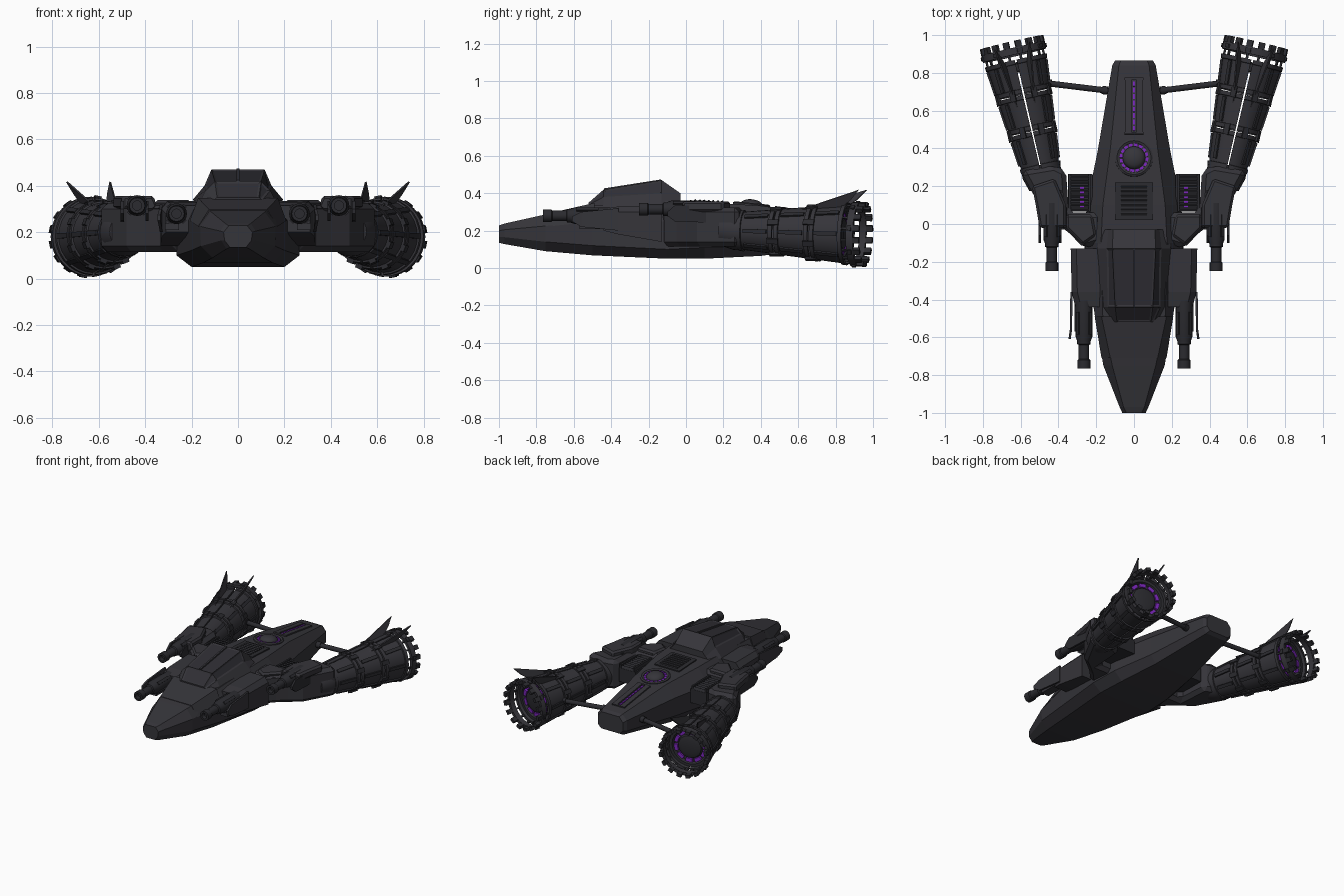
import bpy, bmesh, math
from mathutils import Matrix, Vector

if "Cube" in bpy.data.objects:
    bpy.data.objects.remove(bpy.data.objects["Cube"])

T = lambda x, y, z: Matrix.Translation((x, y, z))
R = lambda a, ax: Matrix.Rotation(a, 4, ax)
I = Matrix.Identity(4)


def material(name, col):
    m = bpy.data.materials.new(name)
    m.diffuse_color = (*col, 1)
    m.use_nodes = True
    m.node_tree.nodes["Principled BSDF"].inputs["Base Color"].default_value = m.diffuse_color
    return m


HULL = material("charcoal hull", (.036, .035, .042))
DARK = material("dark gunmetal", (.024, .024, .029))
GLASS = material("smoked glass", (.028, .027, .034))
GLOW = material("purple glow", (.2, .02, .5))


def finish(name, bm, mats, mirror=True, bevel=0, smooth=False):
    bmesh.ops.remove_doubles(bm, verts=bm.verts, dist=1e-5)
    bmesh.ops.recalc_face_normals(bm, faces=bm.faces)
    me = bpy.data.meshes.new(name)
    bm.to_mesh(me)
    bm.free()
    for m in mats if isinstance(mats, list) else [mats]:
        me.materials.append(m)
    if smooth:
        me.shade_smooth()
        me.set_sharp_from_angle(angle=math.radians(32))
    ob = bpy.data.objects.new(name, me)
    bpy.context.collection.objects.link(ob)
    if bevel:
        b = ob.modifiers.new("bevel", 'BEVEL')
        b.width, b.segments, b.limit_method = bevel, 1, 'ANGLE'
    if mirror:
        ob.modifiers.new("mirror", 'MIRROR').use_mirror_merge = False
    return ob


def box(bm, size, M):
    bmesh.ops.create_cube(bm, size=1, matrix=M @ Matrix.Diagonal((*size, 1)))


def loft(bm, rings, closed=False):
    """Skin a list of equal-length point rings, capped unless closed."""
    vs = [[bm.verts.new(p) for p in r] for r in rings]
    n, k = len(vs[0]), len(vs)
    for i in range(k if closed else k - 1):
        for j in range(n):
            a, b = vs[i], vs[(i + 1) % k]
            bm.faces.new((a[j], a[(j + 1) % n], b[(j + 1) % n], b[j]))
    if not closed:
        bm.faces.new(vs[0])
        bm.faces.new(vs[-1])


def lathe(bm, prof, M=I, a0=0, a1=math.tau, n=24):
    """Turn a closed (radius, y) profile around the local y axis."""
    full = a1 - a0 > 6.28
    rings = []
    for i in range(n if full else n + 1):
        a = a0 + (a1 - a0) * i / n
        rings.append([M @ Vector((r * math.cos(a), y, r * math.sin(a))) for r, y in prof])
    loft(bm, rings, full)


def prism(bm, pts, z0, z1, M=I):
    loft(bm, [[M @ Vector((x, y, z)) for x, y in pts] for z in (z0, z1)])


def section(y, half):
    """Symmetric cross-section from (half width, z) points, bottom to top."""
    return [(x, y, z) for x, z in half] + [(-x, y, z) for x, z in reversed(half)]


# Main hull: y, bottom, lower chine, upper chine, top
bm = bmesh.new()
for_hull = [(-1, (.035, .135), (.058, .165), (.062, .20), (.04, .228)),
            (-.97, (.05, .128), (.072, .165), (.076, .205), (.055, .238)),
            (-.75, (.11, .09), (.16, .14), (.162, .225), (.115, .287)),
            (-.5, (.15, .068), (.205, .12), (.205, .25), (.165, .335)),
            (-.1, (.2, .05), (.265, .10), (.262, .25), (.175, .358)),
            (.1, (.19, .05), (.25, .11), (.25, .25), (.165, .352)),
            (.4, (.15, .065), (.19, .12), (.19, .25), (.125, .333)),
            (.84, (.085, .125), (.115, .16), (.115, .235), (.08, .272)),
            (.865, (.075, .14), (.1, .165), (.1, .225), (.07, .26))]
loft(bm, [section(s[0], s[1:]) for s in for_hull])
finish("hull", bm, HULL, False)

# Raised nose shroud ending in a step before the canopy
bm = bmesh.new()
loft(bm, [section(-.71, [(.172, .225), (.125, .298)]), section(-.49, [(.208, .25), (.172, .348)])])
finish("nose_shroud", bm, HULL, False)

# Canopy with inset panes
bm = bmesh.new()
loft(bm, [section(y, h) for y, *h in [
    (-.52, (.125, .325), (.105, .338), (.09, .35)),
    (-.44, (.165, .33), (.14, .38), (.10, .42)),
    (-.13, (.195, .34), (.145, .40), (.115, .47)),
    (-.03, (.175, .34), (.135, .37), (.11, .40))]])
bmesh.ops.recalc_face_normals(bm, faces=bm.faces)
panes = [f for f in bm.faces if f.calc_center_median().z > .372
         and f.calc_center_median().y < -.1]
bmesh.ops.inset_individual(bm, faces=panes, thickness=.014, depth=-.005)
for f in panes:
    f.material_index = 1
finish("canopy", bm, [HULL, GLASS], False)
bm = bmesh.new()
box(bm, (.012, .31, .01), T(0, -.285, .445) @ R(.155, 'X'))
finish("canopy_spar", bm, HULL, False)

# Louvred deck panel behind the cockpit
bm = bmesh.new()
box(bm, (.2, .2, .012), T(0, .12, .352) @ R(-.05, 'X'))
for i in range(7):
    box(bm, (.14, .012, .012), T(0, .05 + i * .024, .361 - .0012 * i) @ R(.4, 'X'))
finish("deck_louvres", bm, DARK, False)

# Dome turret with glowing ring
D = T(0, .35, .33) @ R(-.1, 'X') @ R(math.pi / 2, 'X')
bm = bmesh.new()
lathe(bm, [(.1, -.02), (.1, .012), (.09, .018), (.078, .012), (.078, -.02)], D, n=32)
lathe(bm, [(0, -.02), (.06, -.02)] + [(.06 * math.cos(a), .008 + .03 * math.sin(a))
      for a in (0, .4, .8, 1.2)] + [(0, .038)], D, n=32)
finish("dome_turret", bm, HULL, False, smooth=True)
bm = bmesh.new()
for i in range(16):
    a = i * math.tau / 16
    lathe(bm, [(.062, 0), (.076, 0), (.076, .01), (.062, .01)], D, a, a + .28, 3)
finish("dome_glow", bm, GLOW, False)

# Spine slot with light strip
S = T(0, .625, .304) @ R(-.138, 'X')
bm = bmesh.new()
for s in (-1, 1):
    box(bm, (.035, .29, .014), S @ T(s * .031, 0, 0))
    box(bm, (.1, .012, .014), S @ T(0, s * .145, 0))
finish("spine_slot", bm, HULL, False)
bm = bmesh.new()
for i in range(8):
    box(bm, (.012, .026, .008), S @ T(0, -.12 + i * .034, 0))
finish("spine_lights", bm, GLOW, False)

# Forward gun pods
bm = bmesh.new()
loft(bm, [[(.18, y, a), (x, y, a), (x, y, c), (x - .03, y, b), (.18, y, b)]
          for y, x, a, b, c in [(-.44, .31, .2, .315, .28), (-.36, .33, .18, .33, .3),
                                (-.13, .335, .14, .335, .3)]])
loft(bm, [[(x, y, a), (x + .012, y, a), (x + .012, y, b), (x, y, b)]
          for y, x, a, b in [(-.61, .335, .25, .275), (-.56, .328, .22, .3), (-.36, .325, .2, .32)]])
box(bm, (.06, .16, .03), T(.285, -.49, .225))
finish("gun_pod", bm, HULL)


def cannon(x, z, tip, name):
    bm = bmesh.new()
    lathe(bm, [(0, .36), (.045, .36), (.045, .17), (.036, .145), (.036, .13), (.028, .125), (.028, .05),
               (.034, .045), (.034, 0), (.02, 0), (.02, .03), (0, .03)], T(x, tip, z), n=16)
    for a in range(4):
        box(bm, (.012, .12, .02), T(x, tip + .24, z) @ R(a * math.pi / 2 + .78, 'Y') @ T(.045, 0, 0))
    finish(name, bm, DARK, smooth=True)


cannon(.265, .28, -.765, "forward_cannon")
cannon(.435, .315, -.25, "wing_cannon")

# Wing arm linking hull to engine
bm = bmesh.new()
arm = [(.6, .28), (.48, .06), (.4, 0), (.34, -.05), (.265, -.13), (.17, -.1), (.17, .06), (.345, .06),
       (.36, .28), (.42, .31)]
prism(bm, arm, .115, .325)
finish("wing_arm", bm, HULL, bevel=.025)
bm = bmesh.new()
prism(bm, [(.36, -.02), (.5, -.02), (.52, .1), (.54, .2), (.42, .24), (.36, .1)], .3, .357)
prism(bm, [(.27, -.11), (.36, -.02), (.36, .05), (.22, .05), (.2, -.06)], .3, .338)
finish("wing_arm_cover", bm, HULL, bevel=.012)
bm = bmesh.new()
for x in (.385, .492):
    loft(bm, [[(x, y, a), (x + .014, y, a), (x + .014, y, b), (x, y, b)]
              for y, a, b in [(-.1, .28, .3), (-.06, .25, .335), (.18, .24, .335)]])
finish("wing_cannon_guards", bm, DARK)

# Side vents between arm and hull
bm = bmesh.new()
box(bm, (.13, .2, .1), T(.285, .165, .225))
for x in (.235, .34):
    box(bm, (.012, .2, .03), T(x, .165, .285))
for i in range(8):
    box(bm, (.1, .01, .02), T(.287, .08 + i * .025, .282) @ R(.5, 'X'))
finish("side_vent", bm, DARK)
bm = bmesh.new()
box(bm, (.02, .12, .006), T(.275, .14, .278))
finish("side_vent_glow", bm, GLOW)

# Engines: split hollow shells along a splayed axis
E = T(.493, .29, .2) @ R(-math.radians(13), 'Z') @ R(-.03, 'X')
rad = lambda y: .1 + .06 * y / .59
bm = bmesh.new()
for y0, y1 in ((0, .2), (.21, .4), (.41, .59)):
    prof = [(rad(y) + d, y) for y, d in ((y0, .008), (y0 + .022, .008), (y0 + .024, 0), (y1 - .024, 0),
            (y1 - .022, .008), (y1, .008), (y1, -.012), (y0, -.012))]
    for a in (-math.pi / 2, math.pi / 2):
        lathe(bm, prof, E, a + .035, a + math.pi - .035, 14)
finish("engine_shell", bm, HULL, smooth=True)

bm = bmesh.new()
for k in range(8):
    a = (k + .5) * math.pi / 4
    for y in (.205, .405):
        box(bm, (.016, .06, .03), E @ R(a, 'Y') @ T(rad(y) + .008, y, 0))
for k in (0, 1, 3, 4, 5, 7):
    for y in (.105, .305, .5):
        box(bm, (.014, .13, .022), E @ R(k * math.pi / 4, 'Y') @ T(rad(y) + .002, y, 0) @ R(-.1, 'Z'))
finish("engine_clamps", bm, DARK)

# Engine neck, rear ring, teeth and standoffs
bm = bmesh.new()
lathe(bm, [(0, -.1), (.085, -.1), (.105, -.03), (.105, .0), (.09, .02), (0, .02)], E, n=24)
lathe(bm, [(.172, .618), (.172, .655), (.15, .655), (.15, .618)], E, n=32)
finish("engine_ring", bm, HULL, smooth=True)
bm = bmesh.new()
for k in range(16):
    K = E @ R((k + .5) * math.tau / 16, 'Y')
    box(bm, (.022, .036, .032), K @ T(.162, .672, 0))
    box(bm, (.01, .04, .012), K @ T(.156, .604, 0))
    if k % 2:
        box(bm, (.014, .02, .03), K @ T(.172, .636, 0))
finish("engine_teeth", bm, DARK)

# Thruster plate and glow segments
bm = bmesh.new()
lathe(bm, [(0, .53), (.145, .53), (.145, .57), (.125, .57), (.115, .55), (.088, .55), (.08, .57),
           (.05, .58), (0, .575)], E, n=24)
finish("thruster_plate", bm, DARK, smooth=True)
bm = bmesh.new()
for k in range(10):
    a = k * math.tau / 10
    lathe(bm, [(.09, .545), (.114, .545), (.114, .565), (.09, .565)], E, a, a + .45, 4)
finish("thruster_glow", bm, GLOW)

# Engine fins
bm = bmesh.new()
for a in (68, 112):
    F = E @ R(-math.radians(a), 'Y')
    prism(bm, [(.125, .32), (.256, .665), (.2, .62), (.165, .58), (.145, .56)], -.004, .004, F)
finish("engine_fins", bm, HULL)

# Rear struts from spine to engine
bm = bmesh.new()
p, q = Vector((.09, .70, .205)), Vector((.475, .747, .19))
M = Matrix.Translation(p) @ (q - p).to_track_quat('Y', 'Z').to_matrix().to_4x4()
lathe(bm, [(0, 0), (.016, 0), (.016, (q - p).length), (0, (q - p).length)], M, n=12)
for s in (.05, .35):
    lathe(bm, [(0, s), (.022, s), (.022, s + .03), (0, s + .03)], M, n=12)
finish("rear_strut", bm, DARK, smooth=True)
